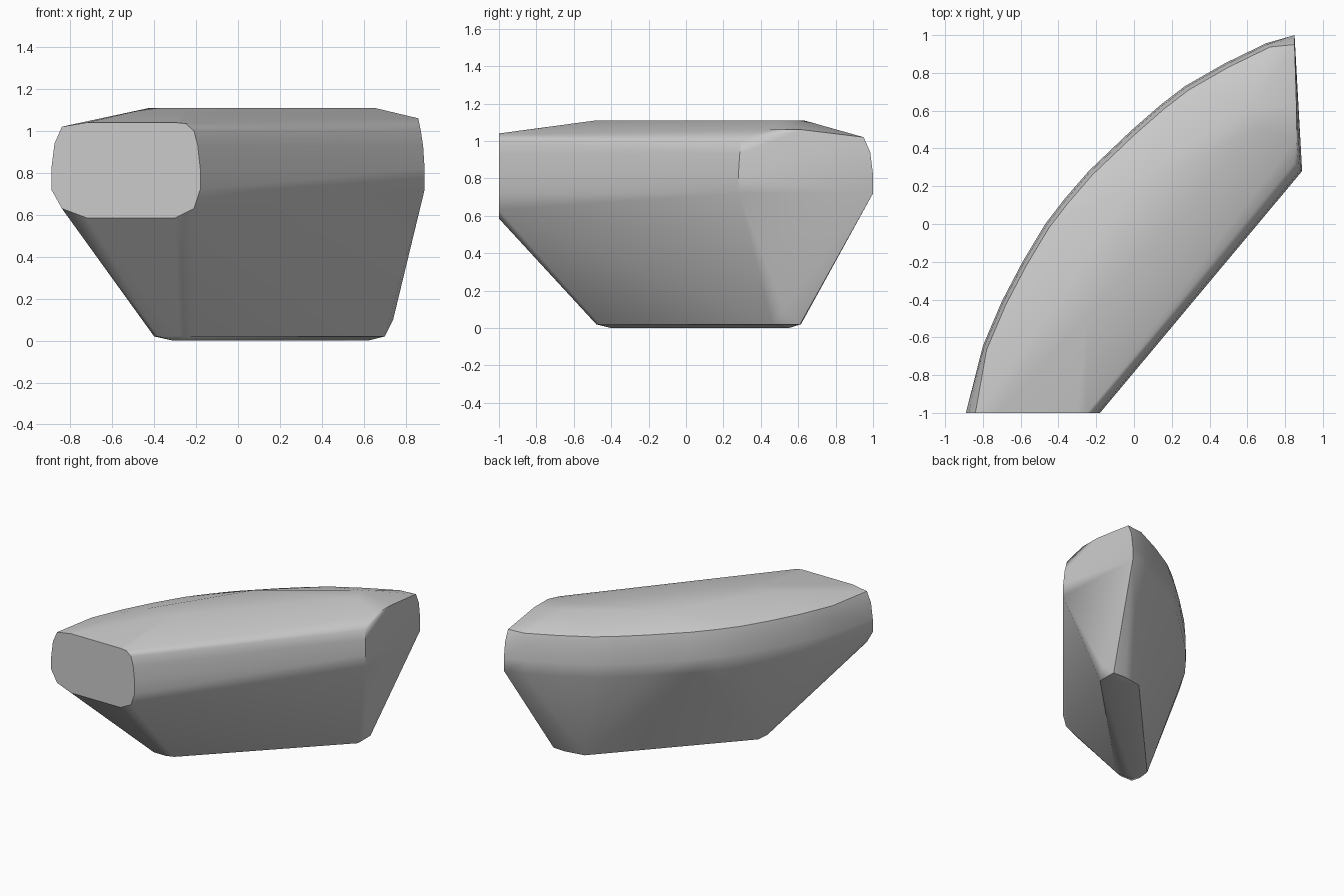
import bpy
import bmesh
import math
from mathutils import Vector

cube = bpy.data.objects.get("Cube")
if cube:
    bpy.data.objects.remove(cube, do_unlink=True)

# Single stone-grey material
grey = bpy.data.materials.new("stone_grey")
grey.use_nodes = True
colour = (0.6, 0.6, 0.6, 1.0)
grey.diffuse_color = colour
shader = grey.node_tree.nodes["Principled BSDF"]
shader.inputs["Base Color"].default_value = colour
shader.inputs["Roughness"].default_value = 0.8

points = []


def add(z, outline):
    points.extend(Vector((x, y, z)) for x, y in outline)


# Bowed back side: plan outline, pulled inward towards the rim
bow = [(-0.8, -0.645), (-0.7, -0.41), (-0.59, -0.2), (-0.47, 0), (-0.37, 0.13),
       (-0.24, 0.28), (-0.02, 0.49), (0.14, 0.63), (0.27, 0.73), (0.48, 0.85),
       (0.7, 0.957)]
for z, inset in [(0.72, 0), (0.82, 0), (0.94, 0.015), (1.02, 0.05)]:
    d = inset * 0.4
    add(z, [(x + d, y - d) for x, y in bow])
    add(z, [(-0.89 + inset, -1), (0.85, 1 - inset)])

# Straight front side with a softly rounded shoulder
for z, inset in [(0.72, 0), (0.82, 0), (0.93, 0.012), (1.0, 0.03), (1.035, 0.07)]:
    add(z, [(-0.18 - inset, -1), (0.89 - 0.6 * inset, 0.28 + 0.6 * inset)])

# Lower rounding of the flat front end
add(0.63, [(-0.21, -1), (-0.84, -1)])
add(0.585, [(-0.3, -1), (-0.72, -1)])
add(1.04, [(-0.3, -1), (-0.72, -1)])

# Crowned top and its fall towards the far end
add(1.11, [(-0.42, -0.45), (-0.25, -0.48), (0.65, 0.5), (0.62, 0.63), (0, 0.2)])
add(1.06, [(0.86, 0.45), (0.86, 0.62)])

# Foot with a small bevel
add(0.1, [(0.74, 0.53)])
add(0.02, [(-0.22, -0.46), (-0.28, -0.48), (-0.38, -0.48), (-0.4, -0.42),
           (-0.39, -0.32), (0.45, 0.59), (0.6, 0.615), (0.7, 0.61), (0.7, 0.46)])
add(0, [(-0.31, -0.4), (0.62, 0.55)])

# Skin the outlines into one convex body
bm = bmesh.new()
for p in points:
    bm.verts.new(p)
hull = bmesh.ops.convex_hull(bm, input=bm.verts[:])
spare = {v for v in hull["geom_interior"] + hull["geom_unused"]
         if isinstance(v, bmesh.types.BMVert)}
bmesh.ops.delete(bm, geom=list(spare), context="VERTS")
bmesh.ops.dissolve_limit(bm, angle_limit=math.radians(1),
                         verts=bm.verts[:], edges=bm.edges[:])
bmesh.ops.recalc_face_normals(bm, faces=bm.faces[:])

mesh = bpy.data.meshes.new("curved_stone_block")
bm.to_mesh(mesh)
bm.free()
mesh.materials.append(grey)
block = bpy.data.objects.new("curved_stone_block", mesh)
bpy.context.collection.objects.link(block)

# Soft shading with crisp end faces and rim, broad faces kept flat
bpy.ops.object.select_all(action="DESELECT")
block.select_set(True)
bpy.context.view_layer.objects.active = block
bpy.ops.object.shade_smooth_by_angle(angle=math.radians(39))
weighted = block.modifiers.new("weighted_normals", "WEIGHTED_NORMAL")
weighted.keep_sharp = True
